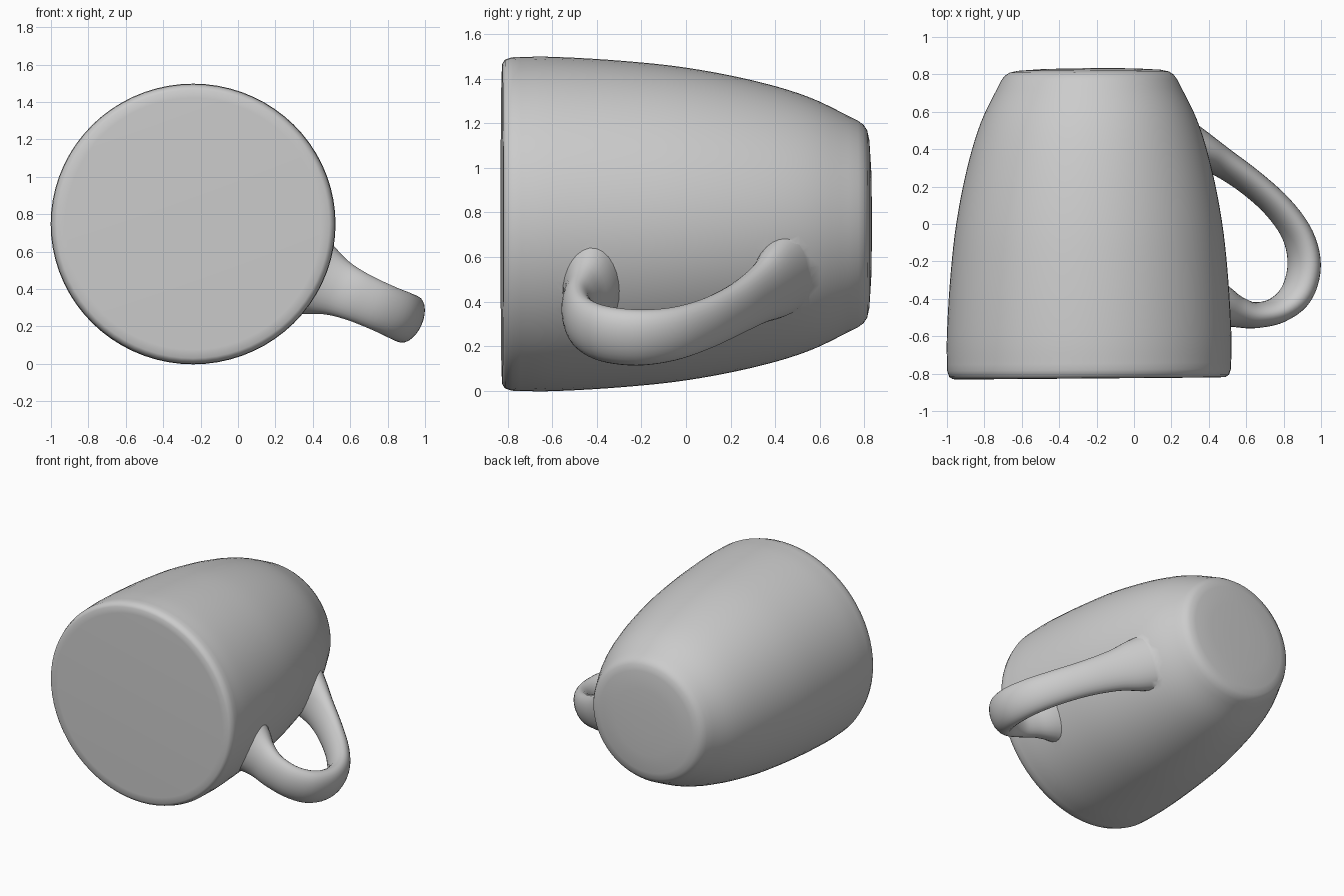
import bpy, bmesh, math
from mathutils import Vector

if "Cube" in bpy.data.objects:
    bpy.data.objects.remove(bpy.data.objects["Cube"])


def catmull(points, steps):
    """Smooth curve through points of any dimension."""
    pts = [Vector(p) for p in points]
    pts = [2 * pts[0] - pts[1]] + pts + [2 * pts[-1] - pts[-2]]
    out = []
    for a, b, c, d in zip(pts, pts[1:], pts[2:], pts[3:]):
        for i in range(steps):
            t = i / steps
            out.append(0.5 * (2 * b + (c - a) * t + (2 * a - 5 * b + 4 * c - d) * t**2
                              + (3 * b - a - 3 * c + d) * t**3))
    return out + [pts[-2]]


def loft(name, rings, sides):
    """Skin elliptical rings given as (centre, axis_u, axis_v) and cap both ends."""
    bm = bmesh.new()
    loops = []
    for centre, u, v in rings:
        angles = [2 * math.pi * i / sides for i in range(sides)]
        loops.append([bm.verts.new(centre + u * math.cos(a) + v * math.sin(a)) for a in angles])
    for a, b in zip(loops, loops[1:]):
        for i in range(sides):
            j = (i + 1) % sides
            bm.faces.new((a[i], a[j], b[j], b[i]))
    bm.faces.new(loops[0])
    bm.faces.new(loops[-1])
    bmesh.ops.recalc_face_normals(bm, faces=bm.faces)
    mesh = bpy.data.meshes.new(name)
    bm.to_mesh(mesh)
    bm.free()
    obj = bpy.data.objects.new(name, mesh)
    bpy.context.collection.objects.link(obj)
    return obj


# Mug body: closed tapered barrel lying along y, as (y, radius)
wall = catmull([(-0.78, 0.755), (-0.6, 0.757), (-0.3, 0.74), (0, 0.708), (0.3, 0.65),
                (0.55, 0.575), (0.77, 0.468)], 5)
profile = ([(-0.826, 0.68), (-0.824, 0.725), (-0.812, 0.744)] + [tuple(p) for p in wall]
           + [(0.795, 0.45), (0.812, 0.425), (0.822, 0.38), (0.83, 0.25), (0.833, 0.1)])
body = loft("mug_body", [(Vector((-0.24, y, 0.748)), Vector((r * 1.005, r * 0.008, 0)),
                          Vector((0, 0, r * 0.99))) for y, r in profile], 72)

# Handle: flattened loop in a tilted plane, as (x, y, half thickness, half width)
path = catmull([(0.20, 0.47, 0.13, 0.21), (0.34, 0.40, 0.10, 0.18), (0.46, 0.335, 0.078, 0.145),
                (0.62, 0.225, 0.07, 0.125), (0.77, 0.09, 0.07, 0.122), (0.875, -0.06, 0.073, 0.127),
                (0.91, -0.22, 0.078, 0.133), (0.87, -0.37, 0.078, 0.133), (0.77, -0.46, 0.07, 0.13),
                (0.64, -0.488, 0.07, 0.135), (0.53, -0.465, 0.088, 0.155),
                (0.43, -0.435, 0.13, 0.2), (0.33, -0.42, 0.17, 0.25)], 5)
across = Vector((0.403, 0, 0.915))
centres = [Vector((p[0], p[1], 0.745 - 0.44 * (p[0] + 0.24))) for p in path]
rings = []
for i, (p, c) in enumerate(zip(path, centres)):
    tangent = centres[min(i + 1, len(path) - 1)] - centres[max(i - 1, 0)]
    rings.append((c, tangent.cross(across).normalized() * p[2], across * p[3]))
handle = loft("handle", rings, 28)

# Fuse the handle into the body
union = body.modifiers.new("join_handle", 'BOOLEAN')
union.operation = 'UNION'
union.solver = 'EXACT'
union.object = handle
bpy.context.view_layer.objects.active = body
body.select_set(True)
bpy.ops.object.modifier_apply(modifier=union.name)
bpy.data.objects.remove(handle)
bpy.ops.object.shade_smooth_by_angle(angle=math.radians(40))
